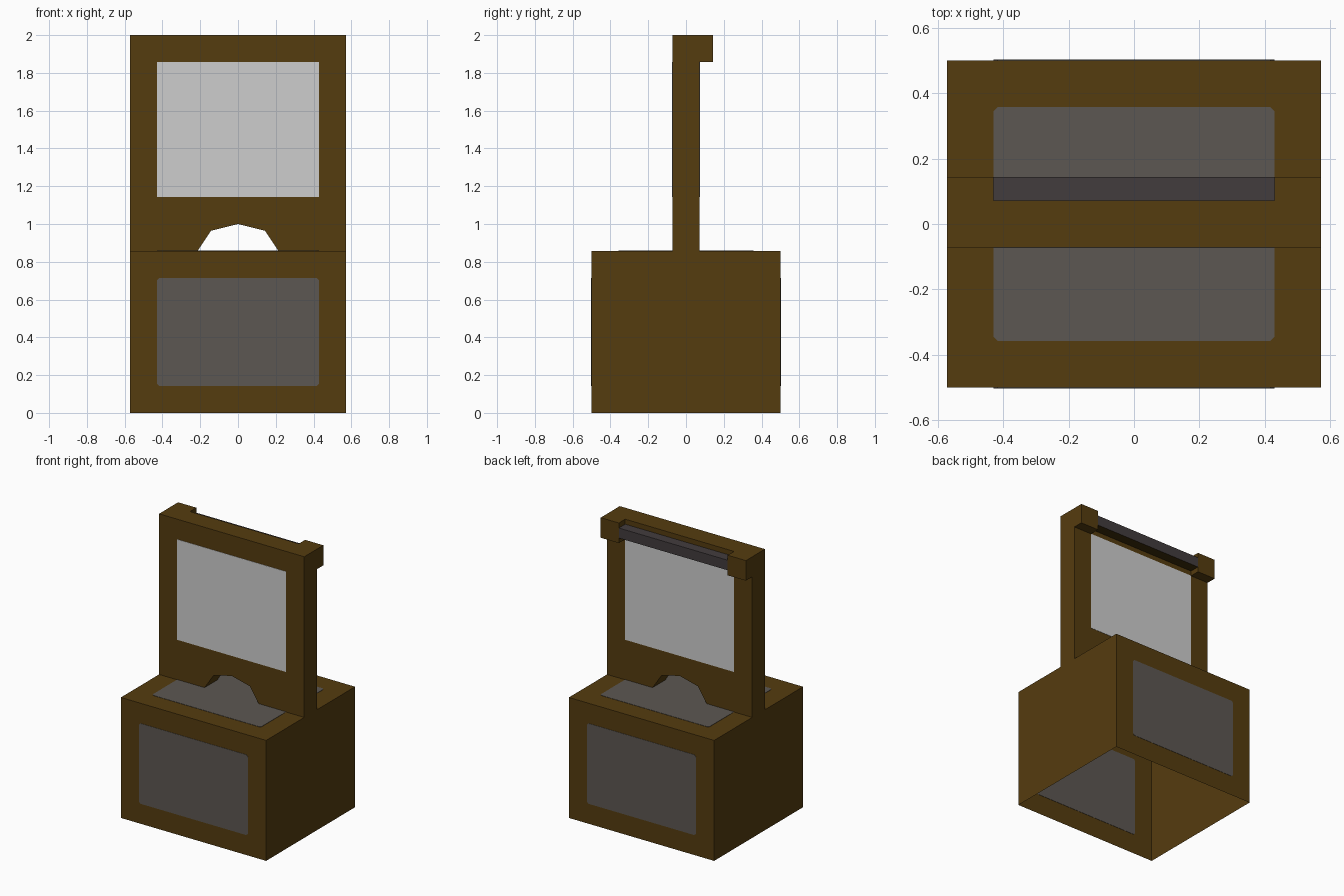
import bpy, bmesh

if "Cube" in bpy.data.objects:
    bpy.data.objects.remove(bpy.data.objects["Cube"])

U = 1 / 14  # the model sits on a 1/14 unit grid


def material(name, r, g, b):
    lin = [((c / 255 + 0.055) / 1.055) ** 2.4 if c > 10 else c / 255 / 12.92 for c in (r, g, b)]
    m = bpy.data.materials.new(name)
    m.diffuse_color = (*lin, 1)
    m.use_nodes = True
    m.node_tree.nodes["Principled BSDF"].inputs["Base Color"].default_value = m.diffuse_color
    return m


BROWN = material("brown_wood", 85, 60, 15)
GREY = material("window_grey", 92, 87, 82)
PALE = material("pale_pane", 206, 206, 206)
DARK = material("dark_bar", 66, 60, 61)
SHADE = material("dark_brown", 62, 44, 11)


def finish(bm, name, *mats):
    bmesh.ops.recalc_face_normals(bm, faces=bm.faces)
    me = bpy.data.meshes.new(name)
    bm.to_mesh(me)
    bm.free()
    for m in mats:
        me.materials.append(m)
    ob = bpy.data.objects.new(name, me)
    bpy.context.collection.objects.link(ob)
    return ob


def box(name, lo, hi, *mats, open_bottom=False):
    bm = bmesh.new()
    bmesh.ops.create_cube(bm, size=1)
    for v in bm.verts:
        for i in range(3):
            v.co[i] = hi[i] if v.co[i] > 0 else lo[i]
    bottom = [f for f in bm.faces if f.normal.z < -0.5]
    if open_bottom:
        bmesh.ops.delete(bm, geom=bottom, context='FACES_ONLY')
    elif len(mats) > 1:
        bottom[0].material_index = 1
    return finish(bm, name, *mats)


def extrude(name, points, direction, mat):
    bm = bmesh.new()
    face = bm.faces.new([bm.verts.new(p) for p in points])
    new = bmesh.ops.extrude_face_region(bm, geom=[face], use_keep_orig=True)["geom"]
    bmesh.ops.translate(bm, vec=direction, verts=[g for g in new if isinstance(g, bmesh.types.BMVert)])
    return finish(bm, name, mat)


def clipped(w, h, c=0.012):
    """Rectangle outline with tiny clipped corners, centred on the origin."""
    return [(-w + c, -h), (w - c, -h), (w, -h + c), (w, h - c),
            (w - c, h), (-w + c, h), (-w, h - c), (-w, -h + c)]


# Hollow base box, open underneath
box("base_box", (-8 * U, -0.5, 0), (8 * U, 0.5, 12 * U), BROWN, open_bottom=True)

# Grey windows, set through the thin front, back and top walls
T = 0.002
for name, y in (("front_window", -0.5), ("back_window", 0.5)):
    extrude(name, [(a, y - T, 6 * U + b) for a, b in clipped(6 * U, 4 * U)], (0, 2 * T, 0), GREY)
extrude("top_window", [(a, b, 12 * U - T) for a, b in clipped(6 * U, 5 * U)], (0, 0, 2 * T), GREY)

# Upright board with an arched cut at its foot
outline = [(-8, 12), (-3, 12), (-2, 13.5), (0, 14), (2, 13.5), (3, 12), (8, 12), (8, 28), (-8, 28)]
extrude("upright_board", [(x * U, -U, z * U) for x, z in outline], (0, 2 * U, 0), BROWN)

# Pale pane, showing on both sides of the board
box("pane", (-6 * U, -U - T, 16 * U), (6 * U, U + T, 26 * U), PALE)

# Bar at the top of the back, held between two blocks
for name, s in (("left_block", -7), ("right_block", 7)):
    box(name, ((s - 1) * U, U, 26 * U), ((s + 1) * U, 2 * U, 28 * U), BROWN)
box("bar", (-6 * U, U, 26.5 * U), (6 * U, 2 * U, 27.5 * U), DARK, SHADE)
